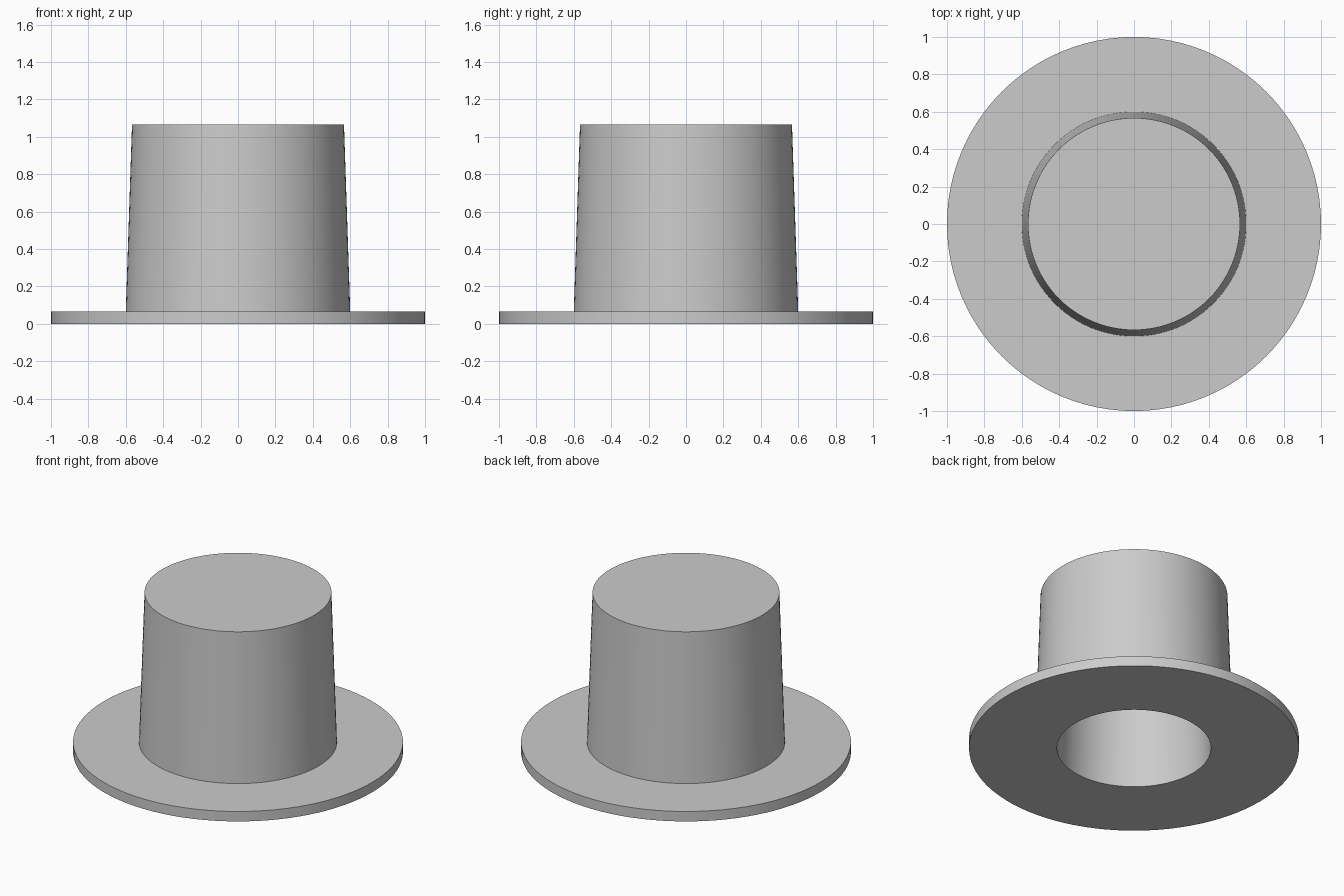
import bpy
import bmesh
import math

cube = bpy.data.objects.get("Cube")
if cube:
    bpy.data.objects.remove(cube, do_unlink=True)

UNIT = 1 / 15      # the brim is one unit thick and fifteen in radius
SEGMENTS = 96

# Single plain grey
grey = bpy.data.materials.new("plain_grey")
grey.use_nodes = True
colour = (0.6, 0.6, 0.6, 1)
grey.diffuse_color = colour
grey.node_tree.nodes["Principled BSDF"].inputs["Base Color"].default_value = colour


def lathe(name, profile):
    """Spin an (r, z) profile in units around the z axis."""
    bm = bmesh.new()
    verts = [bm.verts.new((r * UNIT, 0, z * UNIT)) for r, z in profile]
    edges = [bm.edges.new(pair) for pair in zip(verts, verts[1:])]
    bmesh.ops.spin(bm, geom=verts + edges, cent=(0, 0, 0), axis=(0, 0, 1),
                   angle=math.tau, steps=SEGMENTS, use_duplicate=False)
    bmesh.ops.remove_doubles(bm, verts=bm.verts, dist=1e-5)
    bmesh.ops.recalc_face_normals(bm, faces=bm.faces)
    mesh = bpy.data.meshes.new(name)
    bm.to_mesh(mesh)
    bm.free()
    mesh.materials.append(grey)
    obj = bpy.data.objects.new(name, mesh)
    bpy.context.collection.objects.link(obj)
    bpy.ops.object.select_all(action="DESELECT")
    obj.select_set(True)
    bpy.context.view_layer.objects.active = obj
    bpy.ops.object.shade_smooth_by_angle(angle=math.radians(30))
    return obj


# Flat brim, tapered crown and blind tapered bore in one closed shell
lathe("brimmed_crown", [
    (0, 16), (8.5, 16), (9, 1),      # crown top and outer wall
    (15, 1), (15, 0),                # brim
    (7, 0), (6.5, 14), (0, 14),      # bore opening, wall and ceiling
])
